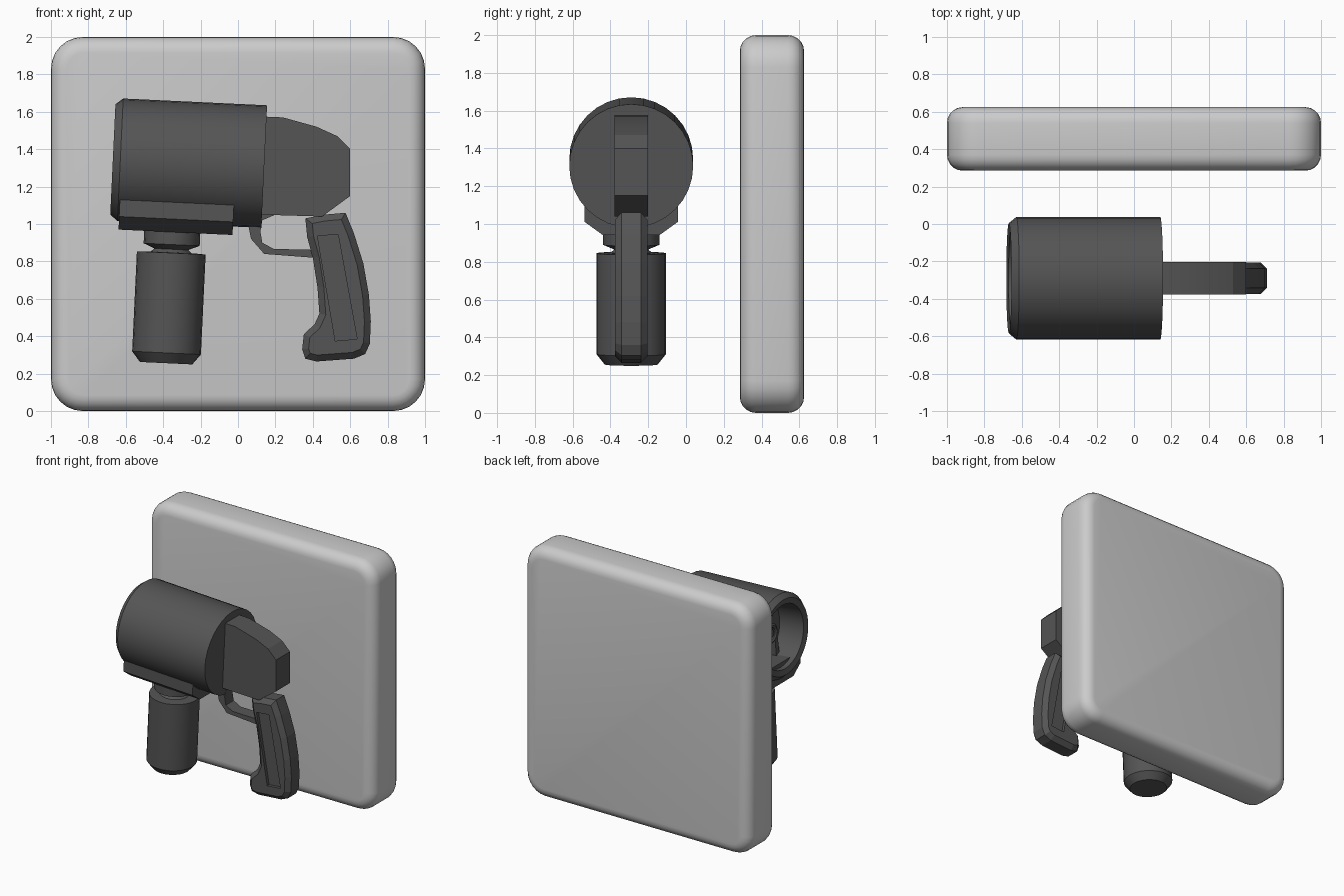
import bpy, bmesh
from math import sin, cos, pi, radians
from mathutils import Vector

if "Cube" in bpy.data.objects:
    bpy.data.objects.remove(bpy.data.objects["Cube"])

Y = -0.29                                   # centre plane of the tool
A = radians(2.7)                            # slight nose-up tilt
AX = Vector((cos(A), 0, -sin(A)))           # barrel axis, towards the rear
DN = Vector((-sin(A), 0, -cos(A)))          # tilted "down"
SIDE = Vector((0, 1, 0))

dark = bpy.data.materials.new("dark_grey")
dark.diffuse_color = (0.09, 0.09, 0.09, 1)
dark.use_nodes = True
dark.node_tree.nodes["Principled BSDF"].inputs["Base Color"].default_value = dark.diffuse_color


def finish(name, bm, mat=dark, smooth=30):
    bmesh.ops.remove_doubles(bm, verts=bm.verts, dist=1e-5)
    bmesh.ops.recalc_face_normals(bm, faces=bm.faces)
    me = bpy.data.meshes.new(name)
    bm.to_mesh(me)
    bm.free()
    ob = bpy.data.objects.new(name, me)
    bpy.context.collection.objects.link(ob)
    if mat:
        me.materials.append(mat)
    if smooth:
        bpy.ops.object.select_all(action='DESELECT')
        ob.select_set(True)
        bpy.context.view_layer.objects.active = ob
        bpy.ops.object.shade_smooth_by_angle(angle=radians(smooth))
    return ob


def lathe(name, prof, origin, axis, n=32, closed=False):
    """Revolve (distance, radius) points about an axis."""
    bm = bmesh.new()
    side, up = SIDE, axis.cross(SIDE)
    rings = [[bm.verts.new(Vector(origin) + axis * t + r * (side * cos(2 * pi * i / n) + up * sin(2 * pi * i / n)))
              for i in range(n)] for t, r in prof]
    pairs = list(zip(rings, rings[1:])) + ([(rings[-1], rings[0])] if closed else [])
    for a, b in pairs:
        for i in range(n):
            j = (i + 1) % n
            bm.faces.new((a[i], a[j], b[j], b[i]))
    for ring, (t, r) in ((rings[0], prof[0]), (rings[-1], prof[-1])):
        if not closed:
            bm.faces.new(ring)
    return finish(name, bm)


def extrude(name, pts, vec, bevel=0, smooth=30):
    """Extrude a closed 3D outline along a vector, optionally bevelling its rims."""
    bm = bmesh.new()
    lo = [bm.verts.new(p) for p in pts]
    hi = [bm.verts.new(Vector(p) + vec) for p in pts]
    caps = [bm.faces.new(lo), bm.faces.new(hi)]
    for i in range(len(pts)):
        j = (i + 1) % len(pts)
        bm.faces.new((lo[i], lo[j], hi[j], hi[i]))
    bmesh.ops.recalc_face_normals(bm, faces=bm.faces)
    if bevel:
        edges = list({e for f in caps for e in f.edges})
        bmesh.ops.bevel(bm, geom=edges, offset=bevel, segments=1, affect='EDGES')
    return finish(name, bm, smooth=smooth)


def plate(name, xz, half, y=Y, **kw):
    return extrude(name, [Vector((x, y - half, z)) for x, z in xz], SIDE * 2 * half, **kw)


# Soft-edged backing slab
bm = bmesh.new()
bmesh.ops.create_cube(bm, size=1)
for v in bm.verts:
    v.co = Vector((v.co.x * 2, 0.455 + v.co.y * 0.34, 1 + v.co.z * 2))
corners = [e for e in bm.edges if abs(e.verts[0].co.y - e.verts[1].co.y) > 0.1]
bmesh.ops.bevel(bm, geom=corners, offset=0.17, segments=6, profile=0.5, affect='EDGES')
rims = [e for e in bm.edges if abs(e.verts[0].co.y - e.verts[1].co.y) < 0.01]
bmesh.ops.bevel(bm, geom=rims, offset=0.085, segments=5, profile=0.5, affect='EDGES')
finish("backing_slab", bm, mat=None, smooth=40)

# Barrel with a hollow muzzle
rear = Vector((0.14, Y, 1.307))
lathe("barrel", [(0, 0.328), (-0.77, 0.328), (-0.81, 0.295), (-0.80, 0.25), (-0.60, 0.235)], rear, AX)

# Nozzle ring and curved prongs inside the muzzle
ring = [(-0.68 + 0.018 * cos(k * pi / 3), 0.065 + 0.018 * sin(k * pi / 3)) for k in range(6)]
lathe("nozzle_ring", ring, rear, AX, 16, closed=True)
lathe("nozzle_hub", [(-0.59, 0.05), (-0.69, 0.035)], rear, AX, 16)
UP = -DN
for k in range(3):
    base = pi / 2 + k * 2 * pi / 3
    arc = [(0.07, 0.0), (0.15, 0.12), (0.235, 0.45), (0.235, 0.65), (0.13, 0.3), (0.07, 0.3)]
    extrude(f"nozzle_prong_{k}", [rear - AX * 0.66 + SIDE * r * cos(base + t) + UP * r * sin(base + t)
                                  for r, t in arc], AX * 0.06)

# Rail under the barrel
start = Vector((-0.635, Y, 1.05))
rail = [(-0.247, 0.08), (-0.247, -0.01), (-0.15, -0.08), (0.15, -0.08), (0.247, -0.01), (0.247, 0.08)]
extrude("under_rail", [start + SIDE * y + UP * z for y, z in rail], AX * 0.61)

# Hanging canister and its neck
top = Vector((-0.35, Y, 0.99))
lathe("canister_neck", [(0, 0.15), (0.10, 0.15), (0.125, 0.09), (0.16, 0.13)], top, DN, 20)
lathe("canister", [(0.142, 0.13), (0.145, 0.184), (0.68, 0.184), (0.735, 0.14)], top, DN, 24)

# Rear frame and pivot disc
plate("rear_frame", [(0.12, 1.575), (0.24, 1.57), (0.42, 1.52), (0.53, 1.47), (0.60, 1.40),
                     (0.60, 1.15), (0.45, 1.04), (0.12, 1.05)], 0.088, smooth=20)
lathe("pivot_disc", [(-0.1, 0.22), (0.1, 0.22)], (0.45, Y, 1.255), SIDE, 32)

# Trigger guard loop
plate("trigger_guard", [(0.05, 1.02), (0.07, 0.92), (0.14, 0.84), (0.40, 0.82), (0.40, 0.862), (0.19, 0.867),
                        (0.13, 0.90), (0.12, 0.96), (0.13, 1.02), (0.20, 1.05), (0.20, 1.07), (0.05, 1.07)], 0.05)

# Bevelled grip with a sunken panel on both sides
grip = plate("grip", [(0.36, 1.03), (0.46, 1.05), (0.575, 1.06), (0.62, 0.95), (0.67, 0.79), (0.70, 0.62),
                      (0.71, 0.48), (0.705, 0.36), (0.68, 0.305), (0.62, 0.28), (0.42, 0.265), (0.36, 0.28),
                      (0.343, 0.33), (0.352, 0.41), (0.41, 0.465), (0.435, 0.52), (0.425, 0.66),
                      (0.40, 0.82), (0.37, 0.93)], 0.085, bevel=0.034, smooth=0)
panel = [(0.425, 0.935), (0.535, 0.945), (0.637, 0.385), (0.52, 0.375)]
for s in (-1, 1):
    cut = plate("panel_cutter", panel, 0.03, y=Y + s * 0.09, smooth=0)
    mod = grip.modifiers.new("panel", 'BOOLEAN')
    mod.operation, mod.solver, mod.object = 'DIFFERENCE', 'EXACT', cut
    bpy.context.view_layer.objects.active = grip
    bpy.ops.object.modifier_apply(modifier=mod.name)
    bpy.data.objects.remove(cut)
